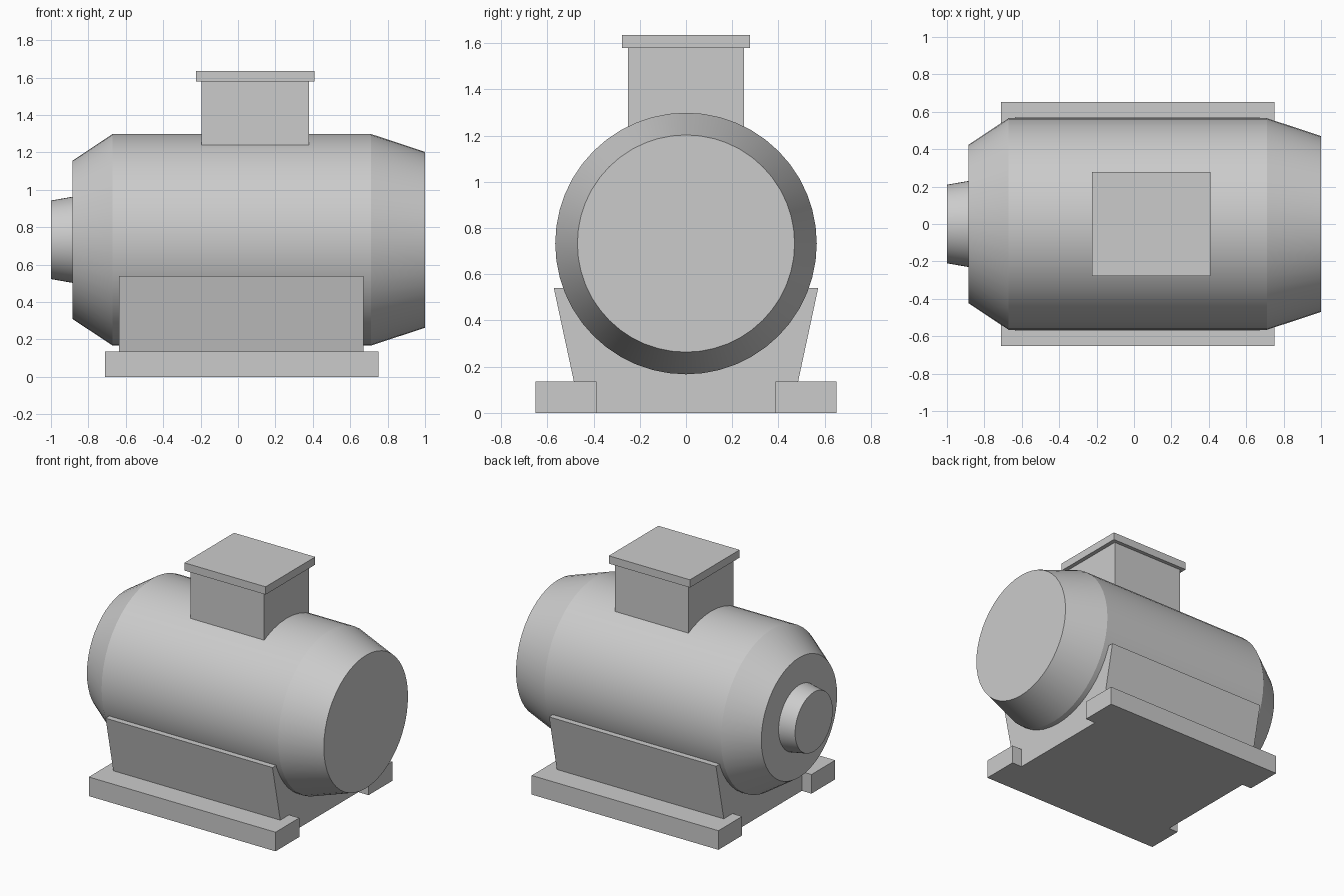
import bpy, bmesh, math
from math import radians

cube = bpy.data.objects.get("Cube")
if cube:
    bpy.data.objects.remove(cube, do_unlink=True)

grey = bpy.data.materials.new("plain grey")
grey.use_nodes = True
grey.diffuse_color = (0.6, 0.6, 0.6, 1)
grey.node_tree.nodes["Principled BSDF"].inputs["Base Color"].default_value = grey.diffuse_color

AXIS_Z = 0.733


def finish(name, bm):
    bmesh.ops.recalc_face_normals(bm, faces=bm.faces)
    mesh = bpy.data.meshes.new(name)
    bm.to_mesh(mesh)
    bm.free()
    mesh.materials.append(grey)
    obj = bpy.data.objects.new(name, mesh)
    bpy.context.collection.objects.link(obj)
    return obj


def prism(name, section, x0, x1):
    """Extrude a (y, z) outline along x."""
    bm = bmesh.new()
    face = bm.faces.new([bm.verts.new((x0, y, z)) for y, z in section])
    new = bmesh.ops.extrude_face_region(bm, geom=[face])["geom"]
    verts = [v for v in new if isinstance(v, bmesh.types.BMVert)]
    bmesh.ops.translate(bm, verts=verts, vec=(x1 - x0, 0, 0))
    return finish(name, bm)


def box(name, x0, x1, y0, y1, z0, z1):
    return prism(name, [(y0, z0), (y1, z0), (y1, z1), (y0, z1)], x0, x1)


def lathe(name, profile, sides=48):
    """Turn an (x, radius) profile around the motor axis."""
    bm = bmesh.new()
    rings = []
    for x, r in profile:
        angles = [math.tau * i / sides for i in range(sides)]
        rings.append([bm.verts.new((x, r * math.cos(a), AXIS_Z + r * math.sin(a))) for a in angles])
    for a, b in zip(rings, rings[1:]):
        for i in range(sides):
            j = (i + 1) % sides
            bm.faces.new((a[i], a[j], b[j], b[i]))
    bm.faces.new(rings[0])
    bm.faces.new(rings[-1])
    obj = finish(name, bm)
    bpy.ops.object.select_all(action="DESELECT")
    obj.select_set(True)
    bpy.context.view_layer.objects.active = obj
    bpy.ops.object.shade_smooth_by_angle(angle=radians(15))
    return obj


# Motor housing with tapered ends, and the shaft hub
lathe("motor_housing", [(-0.885, 0.423), (-0.67, 0.566), (0.71, 0.566), (1.0, 0.47)])
lathe("shaft_hub", [(-1.0, 0.21), (-0.88, 0.231)])

# Terminal box and its lid
box("terminal_box", -0.195, 0.38, -0.25, 0.25, 1.1, 1.58)
box("terminal_box_lid", -0.225, 0.41, -0.277, 0.277, 1.58, 1.635)

# Flared cradle under the housing
half = [(0.485, 0), (0.485, 0.135), (0.572, 0.54)]
prism("cradle", half + [(-y, z) for y, z in reversed(half)], -0.635, 0.67)

# Foot rails on both sides
for side, s in (("front", -1), ("back", 1)):
    y0, y1 = sorted((s * 0.387, s * 0.652))
    box(side + "_foot_rail", -0.71, 0.75, y0, y1, 0, 0.135)
